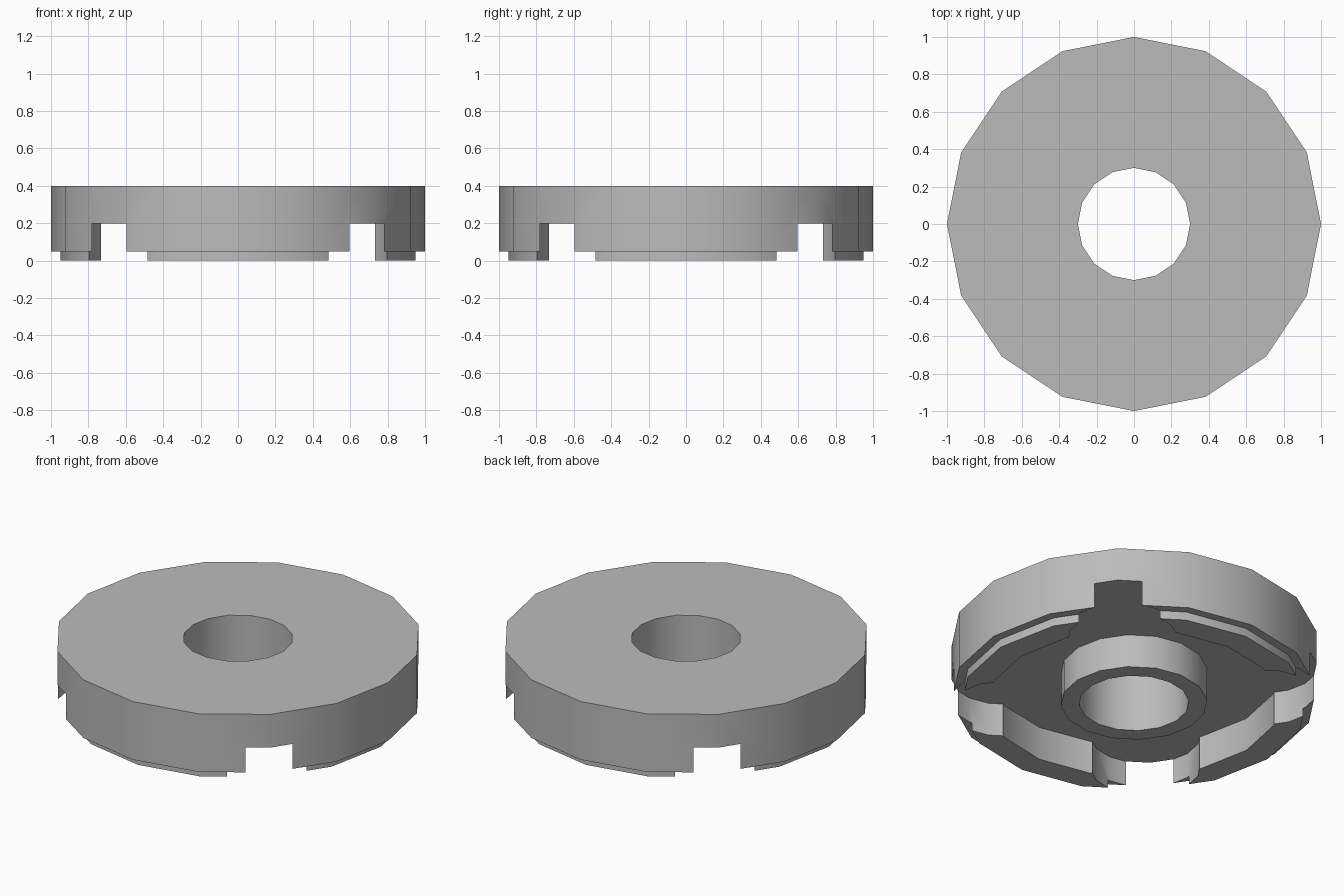
import bpy, bmesh, math
from mathutils import Matrix

if "Cube" in bpy.data.objects:
    bpy.data.objects.remove(bpy.data.objects["Cube"])

SIDES = 16


def new_object(name, bm):
    bmesh.ops.recalc_face_normals(bm, faces=bm.faces)
    mesh = bpy.data.meshes.new(name)
    bm.to_mesh(mesh)
    bm.free()
    obj = bpy.data.objects.new(name, mesh)
    bpy.context.collection.objects.link(obj)
    return obj


def lathe(name, profile):
    """Turn a closed (radius, z) profile around the z axis."""
    bm = bmesh.new()
    rings = []
    for i in range(SIDES):
        a = 2 * math.pi * i / SIDES
        rings.append([bm.verts.new((r * math.cos(a), r * math.sin(a), z)) for r, z in profile])
    n = len(profile)
    for i in range(SIDES):
        p, q = rings[i], rings[(i + 1) % SIDES]
        for j in range(n):
            k = (j + 1) % n
            bm.faces.new((p[j], q[j], q[k], p[k]))
    return new_object(name, bm)


# Disc with bore, hollow underside, central boss and stepped bottom lip
disc = lathe("round_plate", [
    (0.3, 0), (0.4, 0), (0.4, 0.2), (0.8, 0.2), (0.8, 0),
    (0.95, 0), (0.95, 0.05), (1.0, 0.05), (1.0, 0.4), (0.3, 0.4)])

# Four round sockets that break through the rim on the diagonals
bm = bmesh.new()
for sx in (-0.5, 0.5):
    for sy in (-0.5, 0.5):
        ring = [(sx + 0.3 * math.cos(2 * math.pi * i / SIDES),
                 sy + 0.3 * math.sin(2 * math.pi * i / SIDES)) for i in range(SIDES)]
        low = [bm.verts.new((x, y, -0.1)) for x, y in ring]
        high = [bm.verts.new((x, y, 0.2)) for x, y in ring]
        bm.faces.new(low[::-1])
        bm.faces.new(high)
        for i in range(SIDES):
            j = (i + 1) % SIDES
            bm.faces.new((low[i], low[j], high[j], high[i]))
cutter = new_object("socket_cutter", bm)
cutter.hide_render = True

mod = disc.modifiers.new("sockets", 'BOOLEAN')
mod.operation = 'DIFFERENCE'
mod.solver = 'EXACT'
mod.object = cutter
bpy.ops.object.select_all(action='DESELECT')
bpy.context.view_layer.objects.active = disc
disc.select_set(True)
bpy.ops.object.modifier_apply(modifier=mod.name)
bpy.data.objects.remove(cutter)

# Single grey colour, rounded shading with sharp edges kept
grey = bpy.data.materials.new("light_grey")
grey.diffuse_color = (0.5, 0.5, 0.5, 1)
grey.use_nodes = True
grey.node_tree.nodes["Principled BSDF"].inputs["Base Color"].default_value = grey.diffuse_color
disc.data.materials.clear()
disc.data.materials.append(grey)
bpy.ops.object.shade_smooth_by_angle(angle=math.radians(30))
